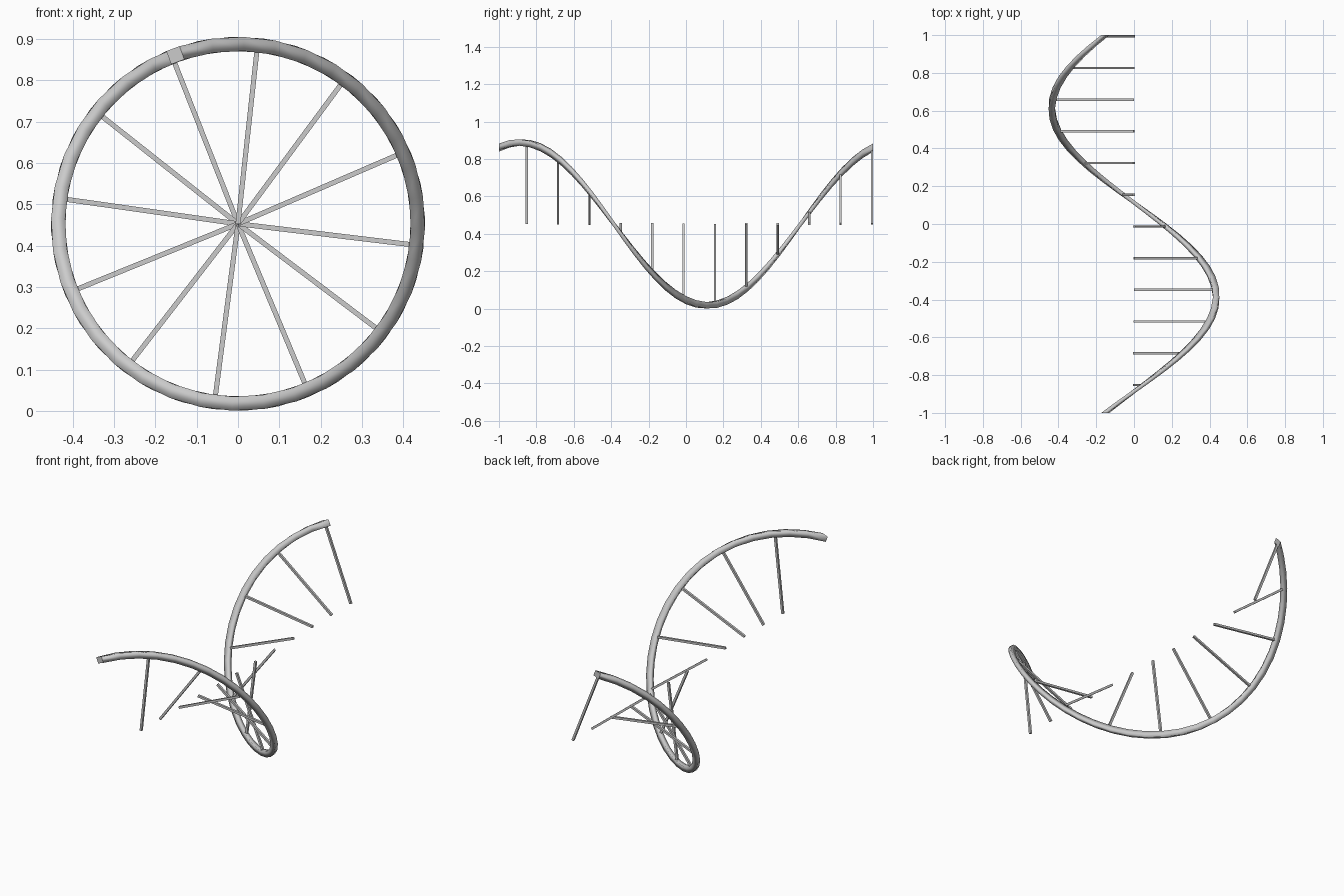
import bpy, bmesh, math
from mathutils import Matrix, Vector

if "Cube" in bpy.data.objects:
    bpy.data.objects.remove(bpy.data.objects["Cube"])

R, W, CZ = 0.435, 0.034, 0.453      # helix radius, rail width, axis height
START = math.radians(-20.4)         # clockwise angle from straight up at y = -1
STEPS, SPOKES, T = 36, 12, 0.012


def angle(y):
    return START + (y + 1) * math.pi


def place(y, radial, tangential):
    a = angle(y)
    return Vector((radial * math.sin(a) + tangential * math.cos(a), y,
                   CZ + radial * math.cos(a) - tangential * math.sin(a)))


def finish(bm, name):
    bmesh.ops.recalc_face_normals(bm, faces=bm.faces)
    me = bpy.data.meshes.new(name)
    bm.to_mesh(me)
    bm.free()
    ob = bpy.data.objects.new(name, me)
    bpy.context.collection.objects.link(ob)
    return ob


# Spiral rail: square profile twisted one full turn along y
bm = bmesh.new()
h = W / 2
profile = [(-h, -h), (h, -h), (h, h), (-h, h)]
rings = []
for i in range(STEPS + 1):
    y = -1 + 2 * i / STEPS
    rings.append([bm.verts.new(place(y, R + r, t)) for r, t in profile])
for a, b in zip(rings, rings[1:]):
    for k in range(4):
        f = bm.faces.new((a[k], a[(k + 1) % 4], b[(k + 1) % 4], b[k]))
        f.smooth = True
for ring in (rings[0], rings[-1]):
    cap = bm.faces.new(ring)
    for e in cap.edges:
        e.smooth = False
finish(bm, "spiral_rail")

# Spokes: thin square bars from the axis out to the rail
first, last, length = -0.852, 0.994, R - 0.005
for i in range(SPOKES):
    y = first + (last - first) * i / (SPOKES - 1)
    bm = bmesh.new()
    bmesh.ops.create_cube(bm, size=1, matrix=Matrix.Translation((0, 0, length / 2))
                          @ Matrix.Diagonal((T, T, length, 1)))
    spoke = finish(bm, f"spoke_{i + 1}")
    spoke.location = (0, y, CZ)
    spoke.rotation_euler = (0, angle(y), 0)
